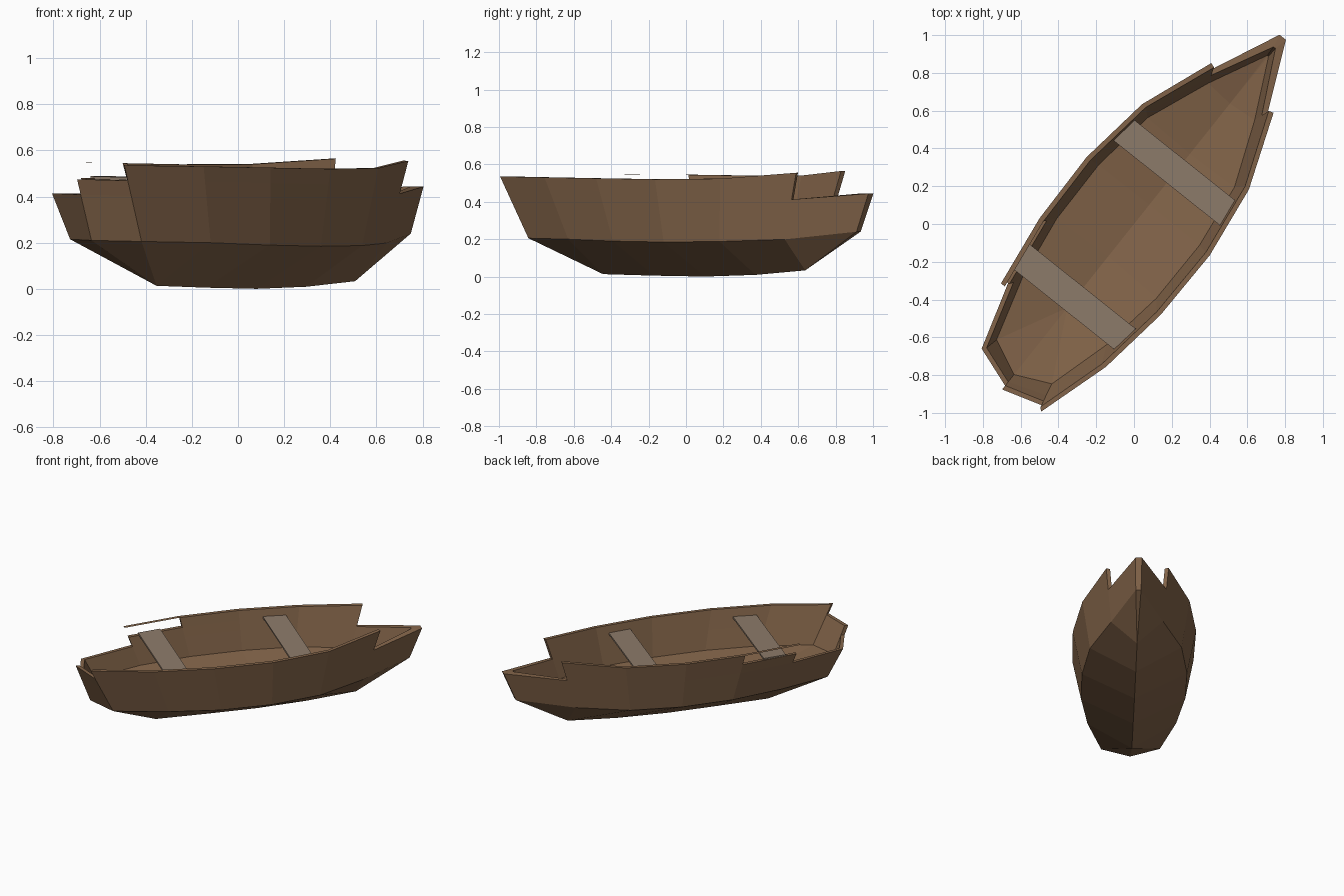
import bpy, bmesh
from mathutils import Vector

if "Cube" in bpy.data.objects:
    bpy.data.objects.remove(bpy.data.objects["Cube"])

AX, AY = 0.623, 0.782      # heading of the boat
ROLL = 0.024               # slight heel to one side


def place(u, v, z):
    """u = along the boat, v = to its right side."""
    return Vector((AX * u + AY * v, AY * u - AX * v, z - ROLL * v))


def material(name, rgb):
    m = bpy.data.materials.new(name)
    m.diffuse_color = (*rgb, 1)
    m.use_nodes = True
    m.node_tree.nodes["Principled BSDF"].inputs["Base Color"].default_value = m.diffuse_color
    return m


def make_object(name, bm, mat):
    bmesh.ops.recalc_face_normals(bm, faces=bm.faces)
    me = bpy.data.meshes.new(name)
    bm.to_mesh(me)
    bm.free()
    me.materials.append(mat)
    ob = bpy.data.objects.new(name, me)
    bpy.context.collection.objects.link(ob)
    return ob


wood = material("dark_wood", (0.23, 0.13, 0.068))
plank = material("grey_wood", (0.27, 0.20, 0.145))

# Stations from stern to bow: chine (u, v, z) and full-height rim (u, v, z)
chine = [(-.92, .198, .21), (-.567, .30, .207), (-.22, .352, .198), (.13, .355, .193),
         (.475, .31, .195), (.815, .176, .203), (1.18, .018, .24)]
rim = [(-1.085, .234, .541), (-.685, .355, .539), (-.288, .41, .535), (.12, .417, .53),
       (.522, .362, .532), (.921, .211, .56), (1.32, .024, .58)]
keel = [(-.567, .013), (-.22, .005), (.13, 0), (.475, .009), (.815, .033)]
# Inward offset (u, v) giving the wall its thickness at each station
inset = [(.02, .018)] + [(0, .026)] * 4 + [(-.008, .026), (-.07, .015)]

# Closed ring: right side bow to stern, transom centre, left side stern to bow
right = [(Vector(a), Vector(b), Vector((s, -t, 0))) for a, b, (s, t) in zip(chine, rim, inset)]
flip = Vector((1, -1, 1))
left = [tuple(p * flip for p in st) for st in right]
centre = (Vector((-1.02, 0, .21)), Vector((-1.145, 0, .541)), Vector((.026, 0, 0)))
ring = right[::-1] + [centre] + left
n = len(ring)
# How many plank rows survive on each wall panel
rows = [1, 3, 3, 3, 3, 3, 2, 1, 1, 2, 3, 3, 3, 1, 1]

bm = bmesh.new()


def wall(levels, inner):
    return [[bm.verts.new(place(*(a.lerp(b, t) + d * inner))) for t in levels]
            for a, b, d in ring]


def bottom(foot, kv):
    """Shallow V surface from the wall feet to a centre line."""
    R, C, L = foot[6::-1], foot[7], foot[8:]
    for side in (R, L):
        bm.faces.new((C, side[0], kv[0]))
        bm.faces.new((side[0], side[1], kv[0]))
        for k in range(4):
            bm.faces.new((side[k + 1], side[k + 2], kv[k + 1], kv[k]))
        bm.faces.new((side[5], side[6], kv[4]))
    bm.faces.new((R[6], L[6], kv[4]))


# Hull: outer skin, inner skin, top edges and stepped ends of the broken planks
outer = wall((0, .6, .8, 1), 0)
inner = wall((.2, .6, .8, 1), 1)
for i in range(n):
    j, r = (i + 1) % n, rows[i]
    for g in (outer, inner):
        for k in range(r):
            bm.faces.new((g[i][k], g[j][k], g[j][k + 1], g[i][k + 1]))
    bm.faces.new((outer[i][r], outer[j][r], inner[j][r], inner[i][r]))
    lo, hi = sorted((r, rows[i - 1]))
    for k in range(lo, hi):
        bm.faces.new((outer[i][k], outer[i][k + 1], inner[i][k + 1], inner[i][k]))
bottom([g[0] for g in outer], [bm.verts.new(place(u, 0, z)) for u, z in keel])
bottom([g[0] for g in inner], [bm.verts.new(place(u, 0, z + .215)) for u, z in keel])
loose = [v for v in bm.verts if not v.link_faces]
bmesh.ops.delete(bm, geom=loose, context='VERTS')
make_object("hull", bm, wood)

# Loose gunwale strip left over the broken planks
bm = bmesh.new()
(_, p, d), (_, q, e) = left[1], left[2]
bm.faces.new([bm.verts.new(place(*c)) for c in (p, q, q + e, p + d)])
make_object("loose_gunwale_strip", bm, wood)

# Bench seats
for name, ua, ub, va, vb in (("front_seat", .278, .432, .373, .355),
                             ("rear_seat", -.585, -.428, .352, .37)):
    bm = bmesh.new()
    outline = ((ua, -va), (ub, -vb), (ub, vb), (ua, va))
    face = bm.faces.new([bm.verts.new(place(u, v, .467)) for u, v in outline])
    ext = bmesh.ops.extrude_face_region(bm, geom=[face])
    bmesh.ops.translate(bm, vec=(0, 0, .013),
                        verts=[g for g in ext["geom"] if isinstance(g, bmesh.types.BMVert)])
    make_object(name, bm, plank)
